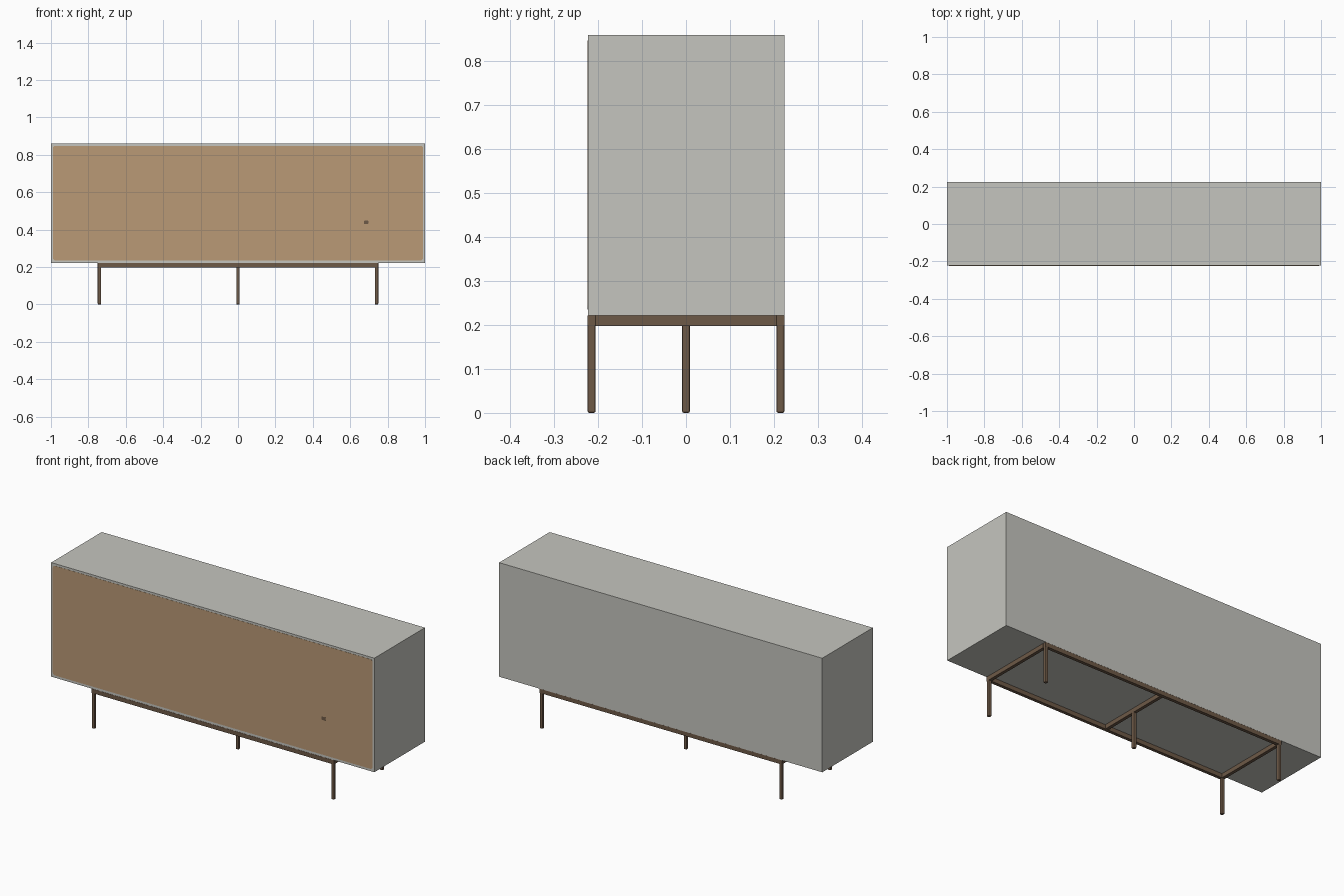
import bpy, bmesh, math
from mathutils import Matrix, Vector

if "Cube" in bpy.data.objects:
    bpy.data.objects.remove(bpy.data.objects["Cube"])


def material(name, rgb):
    m = bpy.data.materials.new(name)
    m.diffuse_color = (*rgb, 1)
    m.use_nodes = True
    m.node_tree.nodes["Principled BSDF"].inputs["Base Color"].default_value = m.diffuse_color
    return m


GREY = material("pale grey", (0.56, 0.56, 0.52))
TAN = material("tan wood", (0.49, 0.32, 0.18))
BROWN = material("dark brown", (0.155, 0.1, 0.063))


def finish(name, bm, mat):
    bmesh.ops.recalc_face_normals(bm, faces=bm.faces)
    me = bpy.data.meshes.new(name)
    bm.to_mesh(me)
    bm.free()
    me.materials.append(mat)
    ob = bpy.data.objects.new(name, me)
    bpy.context.collection.objects.link(ob)
    return ob


def box(name, lo, hi, mat, bevel=0):
    lo, hi = Vector(lo), Vector(hi)
    bm = bmesh.new()
    bmesh.ops.create_cube(bm, size=1, matrix=Matrix.Translation((lo + hi) / 2)
                          @ Matrix.Diagonal((*(hi - lo), 1)))
    if bevel:
        bmesh.ops.bevel(bm, geom=bm.edges[:], offset=bevel, segments=2,
                        profile=0.5, affect='EDGES')
    return finish(name, bm, mat)


def front_plate(name, x0, x1, z0, z1, r, y_front, depth, mat):
    # thin plate with rounded corners, facing -y
    bm = bmesh.new()
    vs = []
    corners = [(x1 - r, z1 - r), (x0 + r, z1 - r), (x0 + r, z0 + r), (x1 - r, z0 + r)]
    for i, (cx, cz) in enumerate(corners):
        for k in range(5):
            a = math.radians(90 * i + 22.5 * k)
            vs.append(bm.verts.new((cx + r * math.cos(a), y_front, cz + r * math.sin(a))))
    face = bm.faces.new(vs)
    ext = bmesh.ops.extrude_face_region(bm, geom=[face])
    moved = [g for g in ext["geom"] if isinstance(g, bmesh.types.BMVert)]
    bmesh.ops.translate(bm, verts=moved, vec=(0, depth, 0))
    return finish(name, bm, mat)


HY = 0.224      # half depth
T = 0.018       # bar thickness
HX = 0.75       # half length of the base frame
Z0, Z1 = 0.198, 0.222

# cabinet with its wooden front panel and small pull
box("cabinet_body", (-1, -HY + 0.001, Z1), (1, HY, 0.86), GREY)
front_plate("front_panel", -0.99, 0.99, 0.235, 0.848, 0.015, -HY, 0.002, TAN)
front_plate("front_pull", 0.673, 0.698, 0.43, 0.448, 0.005, -HY - 0.0008, 0.002, BROWN)

# base frame: long rails and cross bars
for side, s in (("front", -1), ("back", 1)):
    y = s * (HY - T / 2)
    box(side + "_rail", (-HX, y - T / 2, Z0), (HX, y + T / 2, Z1), BROWN, 0.001)
for side, x in (("left", -HX + T / 2), ("middle", 0), ("right", HX - T / 2)):
    box(side + "_cross_bar", (x - T / 2, -HY + T, Z0), (x + T / 2, HY - T, Z1), BROWN, 0.001)

# four corner legs and one centre leg, with softened edges
legs = [("front_left_leg", -1, -1), ("front_right_leg", 1, -1),
        ("back_left_leg", -1, 1), ("back_right_leg", 1, 1), ("centre_leg", 0, 0)]
for name, sx, sy in legs:
    x, y = sx * (HX - T / 2), sy * (HY - T / 2)
    box(name, (x - T / 2, y - T / 2, 0), (x + T / 2, y + T / 2, Z0 + 0.01), BROWN, 0.004)
